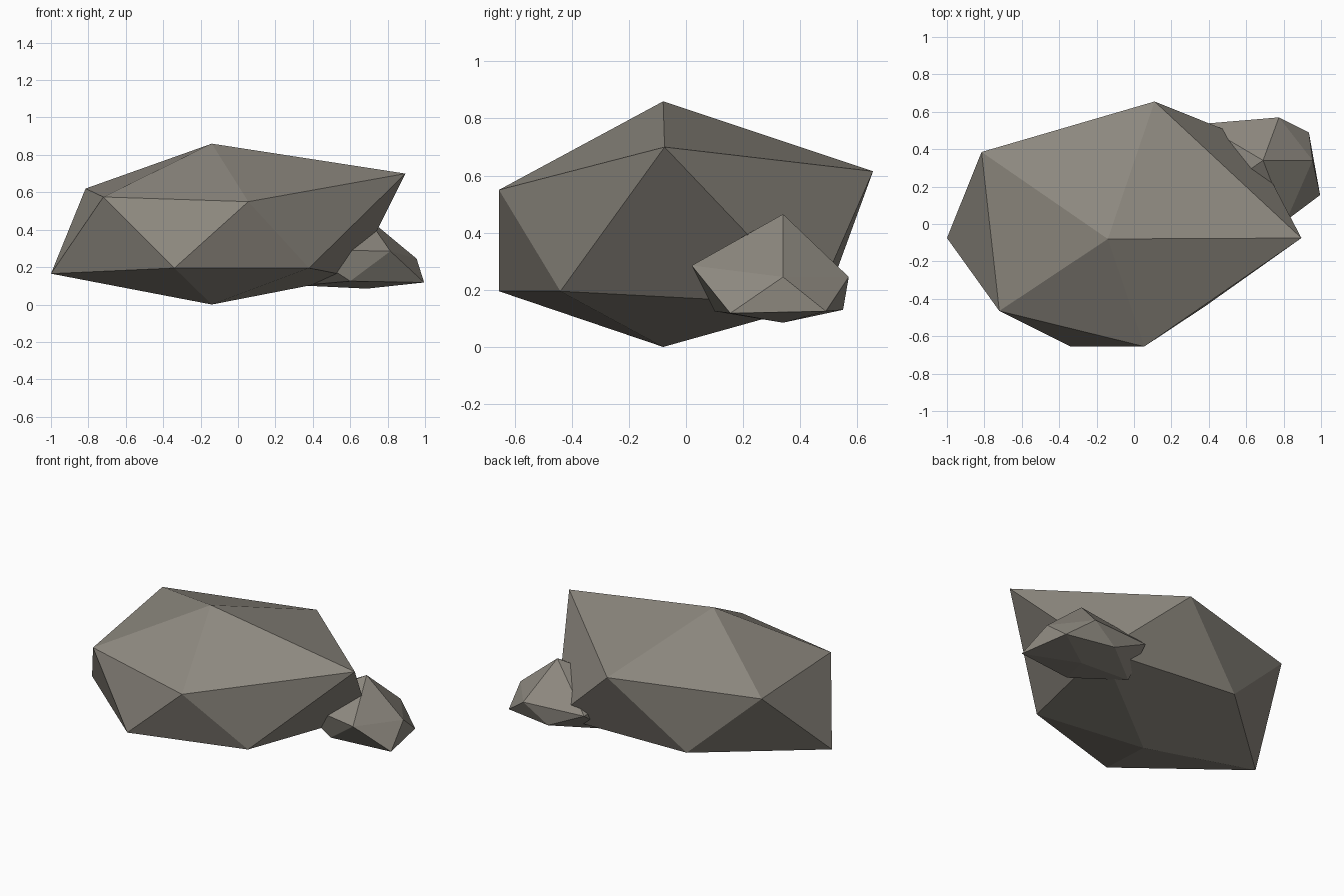
import bpy
import bmesh

if "Cube" in bpy.data.objects:
    bpy.data.objects.remove(bpy.data.objects["Cube"])

# Single stone colour
stone = bpy.data.materials.new("warm grey stone")
stone.diffuse_color = (0.27, 0.25, 0.215, 1.0)
stone.use_nodes = True
stone.node_tree.nodes["Principled BSDF"].inputs["Base Color"].default_value = stone.diffuse_color


def make_rock(name, bottom, lower, upper, top):
    """Twenty-sided rock: two poles and two staggered rings of five corners."""
    bm = bmesh.new()
    b, t = bm.verts.new(bottom), bm.verts.new(top)
    lo = [bm.verts.new(p) for p in lower]
    up = [bm.verts.new(p) for p in upper]
    for i in range(5):
        j = (i + 1) % 5
        bm.faces.new((b, lo[j], lo[i]))
        bm.faces.new((lo[i], lo[j], up[i]))
        bm.faces.new((lo[j], up[j], up[i]))
        bm.faces.new((t, up[i], up[j]))
    bmesh.ops.recalc_face_normals(bm, faces=bm.faces)
    mesh = bpy.data.meshes.new(name)
    bm.to_mesh(mesh)
    bm.free()
    mesh.materials.append(stone)
    obj = bpy.data.objects.new(name, mesh)
    bpy.context.collection.objects.link(obj)
    return obj


# Main boulder (rings run anticlockwise from the right side)
make_rock(
    "large_rock",
    bottom=(-0.14, -0.08, 0.0),
    lower=[(0.38, -0.44, 0.195), (0.62, 0.45, 0.148), (-0.355, 0.50, 0.19),
           (-1.0, -0.075, 0.165), (-0.34, -0.655, 0.195)],
    upper=[(0.895, -0.075, 0.70), (0.11, 0.655, 0.615), (-0.815, 0.385, 0.62),
           (-0.72, -0.465, 0.575), (0.055, -0.655, 0.55)],
    top=(-0.14, -0.08, 0.86),
)

# Small stone sunk into the right rear of the boulder
make_rock(
    "small_rock",
    bottom=(0.69, 0.34, 0.085),
    lower=[(0.995, 0.155, 0.118), (0.935, 0.49, 0.125), (0.61, 0.55, 0.13),
           (0.33, 0.34, 0.102), (0.60, 0.10, 0.125)],
    upper=[(0.955, 0.34, 0.245), (0.775, 0.57, 0.245), (0.36, 0.535, 0.25),
           (0.34, 0.10, 0.295), (0.815, 0.02, 0.285)],
    top=(0.69, 0.34, 0.465),
)
